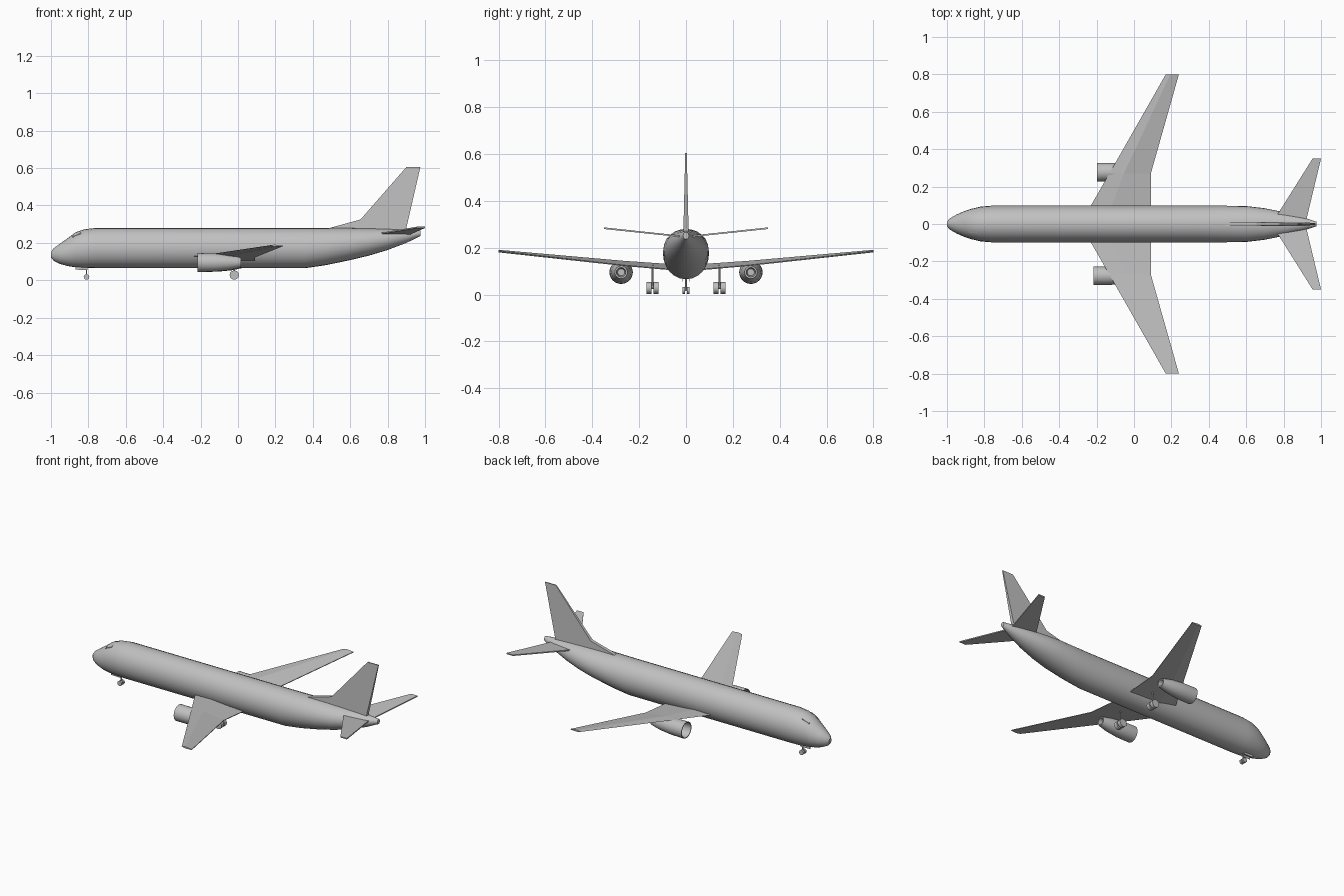
import bpy, bmesh, math
from mathutils import Vector

if "Cube" in bpy.data.objects:
    bpy.data.objects.remove(bpy.data.objects["Cube"])

grey = bpy.data.materials.new("light grey")
grey.use_nodes = True
colour = (0.53, 0.53, 0.53, 1)
grey.diffuse_color = colour
grey.node_tree.nodes["Principled BSDF"].inputs["Base Color"].default_value = colour


def finish(name, bm, angle=0):
    bmesh.ops.recalc_face_normals(bm, faces=bm.faces)
    mesh = bpy.data.meshes.new(name)
    bm.to_mesh(mesh)
    bm.free()
    mesh.materials.append(grey)
    ob = bpy.data.objects.new(name, mesh)
    bpy.context.collection.objects.link(ob)
    if angle:
        bpy.ops.object.select_all(action='DESELECT')
        bpy.context.view_layer.objects.active = ob
        ob.select_set(True)
        bpy.ops.object.shade_smooth_by_angle(angle=math.radians(angle))
    return ob


def loft(name, rings, cap=True, angle=0):
    """Skin a list of equal rings of points."""
    bm = bmesh.new()
    rows = [[bm.verts.new(p) for p in ring] for ring in rings]
    n = len(rows[0])
    for a, b in zip(rows, rows[1:]):
        for i in range(n):
            j = (i + 1) % n
            bm.faces.new((a[i], a[j], b[j], b[i]))
    if cap:
        bm.faces.new(rows[0])
        bm.faces.new(rows[-1])
    return finish(name, bm, angle)


def oval(x, half_width, bottom, top, y=0, sides=24):
    mid, half = (bottom + top) / 2, (top - bottom) / 2
    turn = [2 * math.pi * i / sides for i in range(sides)]
    return [(x, y + half_width * math.cos(t), mid + half * math.sin(t)) for t in turn]


def cylinder(name, start, end, radius, sides=12):
    a, b = Vector(start), Vector(end)
    bm = bmesh.new()
    turn = (b - a).to_track_quat('Z', 'Y').to_matrix().to_4x4()
    turn.translation = (a + b) / 2
    bmesh.ops.create_cone(bm, cap_ends=True, segments=sides, radius1=radius,
                          radius2=radius, depth=(b - a).length, matrix=turn)
    return finish(name, bm, 35)


# Fuselage: x, half width, bottom, top
stations = [
    (-1.0, 0.012, 0.122, 0.152), (-0.985, 0.03, 0.104, 0.172),
    (-0.95, 0.05, 0.087, 0.197), (-0.91, 0.068, 0.076, 0.225),
    (-0.87, 0.081, 0.07, 0.256), (-0.82, 0.093, 0.066, 0.273),
    (-0.76, 0.098, 0.065, 0.28), (0.36, 0.098, 0.065, 0.28),
    (0.47, 0.098, 0.081, 0.28), (0.6, 0.096, 0.108, 0.28),
    (0.7, 0.084, 0.132, 0.278), (0.8, 0.064, 0.162, 0.275),
    (0.9, 0.037, 0.2, 0.271), (0.975, 0.012, 0.236, 0.266),
]
loft("fuselage", [oval(*s) for s in stations], angle=35)

# Fin: tapered slab with its dorsal fillet
fin_outline = [(0.49, 0.27), (0.49, 0.28), (0.655, 0.325), (0.9, 0.605),
               (0.975, 0.605), (0.9, 0.28), (0.9, 0.26)]


def fin_side(s):
    return [(x, s * (0.011 - 0.024 * (z - 0.28)), z) for x, z in fin_outline]


loft("tail_fin", [fin_side(-1), fin_side(1)])


def slab(name, corners, thick):
    """Thin lifting surface; corners are (x, y, z) of the mid plane."""
    up = [(x, y, z + thick / 2) for x, y, z in corners]
    down = [(x, y, z - thick / 2) for x, y, z in corners]
    return loft(name, [down, up])


for side, word in ((1, "left"), (-1, "right")):
    # Wing: inner and outer panels joined at the trailing edge kink
    def section(front, back, y, z_front, z_back, thick):
        crown = front + 0.35 * (back - front)
        z_mid = z_front + 0.35 * (z_back - z_front)
        return [(front, side * y, z_front), (crown, side * y, z_mid + thick / 2),
                (back, side * y, z_back + 0.002), (back, side * y, z_back - 0.002),
                (crown, side * y, z_mid - thick / 2)]

    loft(word + "_wing", [section(-0.287, 0.09, 0, 0.122, 0.1, 0.022),
                          section(-0.132, 0.09, 0.27, 0.142, 0.124, 0.017),
                          section(0.17, 0.24, 0.8, 0.186, 0.184, 0.011)])

    # Tailplane
    slab(word + "_tailplane", [(0.735, 0, 0.246), (0.955, side * 0.35, 0.283),
                               (1.0, side * 0.35, 0.283), (0.916, 0, 0.246)], 0.007)

    # Engine: tapered shell, hollow at both ends
    cx, cy, cz = 0.01 * side, side * 0.277, 0.095
    profile = [(-0.12, 0.001), (-0.12, 0.04), (-0.207, 0.045), (-0.207, 0.05),
               (-0.12, 0.049), (-0.04, 0.041), (0.025, 0.027),
               (0.025, 0.02), (-0.02, 0.015), (-0.02, 0.001)]
    loft(word + "_engine", [oval(x + cx, r, cz - r, cz + r, cy) for x, r in profile],
         angle=35)

    # Main landing gear: strut, two axles, four wheels
    gy = side * 0.143
    cylinder(word + "_main_strut", (-0.02, gy, 0.03), (-0.02, gy, 0.125), 0.004, 8)
    cylinder(word + "_main_axle", (-0.02, gy - 0.024, 0.029),
             (-0.02, gy + 0.024, 0.029), 0.006, 8)
    for offset in (-0.015, 0.015):
        cylinder(word + "_main_wheel", (-0.02, gy + offset - 0.011, 0.028),
                 (-0.02, gy + offset + 0.011, 0.028), 0.025)

    # Nose wheel
    cylinder(word + "_nose_wheel", (-0.81, side * 0.004, 0.018),
             (-0.81, side * 0.016, 0.018), 0.015)

    # Cockpit brow
    slab(word + "_cockpit_brow", [(-0.885, side * 0.034, 0.237), (-0.84, side * 0.04, 0.256),
                                  (-0.84, side * 0.05, 0.25), (-0.885, side * 0.046, 0.23)], 0.006)

# Nose gear strut, axle and door
cylinder("nose_strut", (-0.81, 0, 0.018), (-0.81, 0, 0.08), 0.004, 8)
cylinder("nose_axle", (-0.81, -0.01, 0.018), (-0.81, 0.01, 0.018), 0.004, 8)
for s in (-1, 1):
    loft("nose_gear_door", [[(-0.87, y, 0.075), (-0.87, y, 0.057),
                             (-0.805, y, 0.055), (-0.805, y, 0.07)]
                            for y in (s * 0.012, s * 0.015)])
